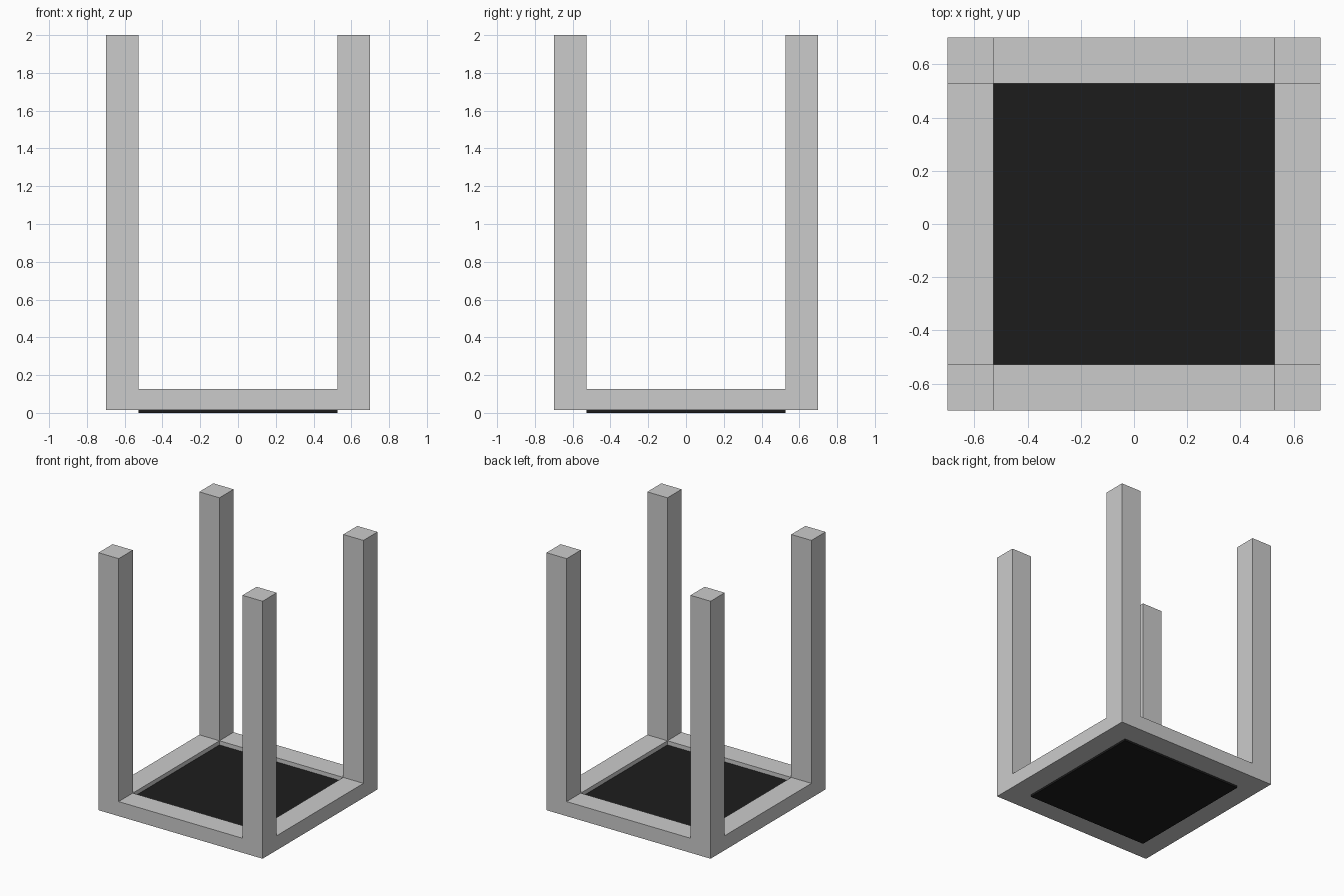
import bpy
import bmesh

if "Cube" in bpy.data.objects:
    bpy.data.objects.remove(bpy.data.objects["Cube"])

OUTER, INNER = 0.70, 0.528
BASE, RAIL_TOP, LEG_TOP = 0.015, 0.127, 2.0
PANEL_TOP = 0.095


def finish(bm, name, material=None):
    bmesh.ops.recalc_face_normals(bm, faces=bm.faces)
    mesh = bpy.data.meshes.new(name)
    bm.to_mesh(mesh)
    bm.free()
    obj = bpy.data.objects.new(name, mesh)
    bpy.context.collection.objects.link(obj)
    if material:
        mesh.materials.append(material)
    return obj


def raise_faces(bm, faces, height, keep_base):
    """Extrude faces straight up to the given height."""
    geom = bmesh.ops.extrude_face_region(bm, geom=faces, use_keep_orig=keep_base)["geom"]
    for v in geom:
        if isinstance(v, bmesh.types.BMVert):
            v.co.z = height
    if not keep_base:
        bmesh.ops.delete(bm, geom=[f for f in faces if f.is_valid], context="FACES_ONLY")
    return [f for f in geom if isinstance(f, bmesh.types.BMFace)]


# Frame: square ring of rails with the four legs rising from its corners
bm = bmesh.new()
steps = (-OUTER, -INNER, INNER, OUTER)
grid = [[bm.verts.new((x, y, BASE)) for y in steps] for x in steps]
ring = [bm.faces.new((grid[i][j], grid[i + 1][j], grid[i + 1][j + 1], grid[i][j + 1]))
        for i in range(3) for j in range(3) if (i, j) != (1, 1)]
top = raise_faces(bm, ring, RAIL_TOP, True)
corners = [f for f in top
           if min(abs(f.calc_center_median().x), abs(f.calc_center_median().y)) > INNER]
raise_faces(bm, corners, LEG_TOP, False)
finish(bm, "frame_with_legs")

# Panel: dark board set inside the frame, just proud of its underside
black = bpy.data.materials.new("black")
black.diffuse_color = (0.012, 0.012, 0.012, 1)
black.use_nodes = True
black.node_tree.nodes["Principled BSDF"].inputs["Base Color"].default_value = black.diffuse_color
bm = bmesh.new()
bmesh.ops.create_cube(bm, size=1)
for v in bm.verts:
    v.co = (v.co.x * 2 * INNER, v.co.y * 2 * INNER, PANEL_TOP if v.co.z > 0 else 0)
finish(bm, "panel", black)
